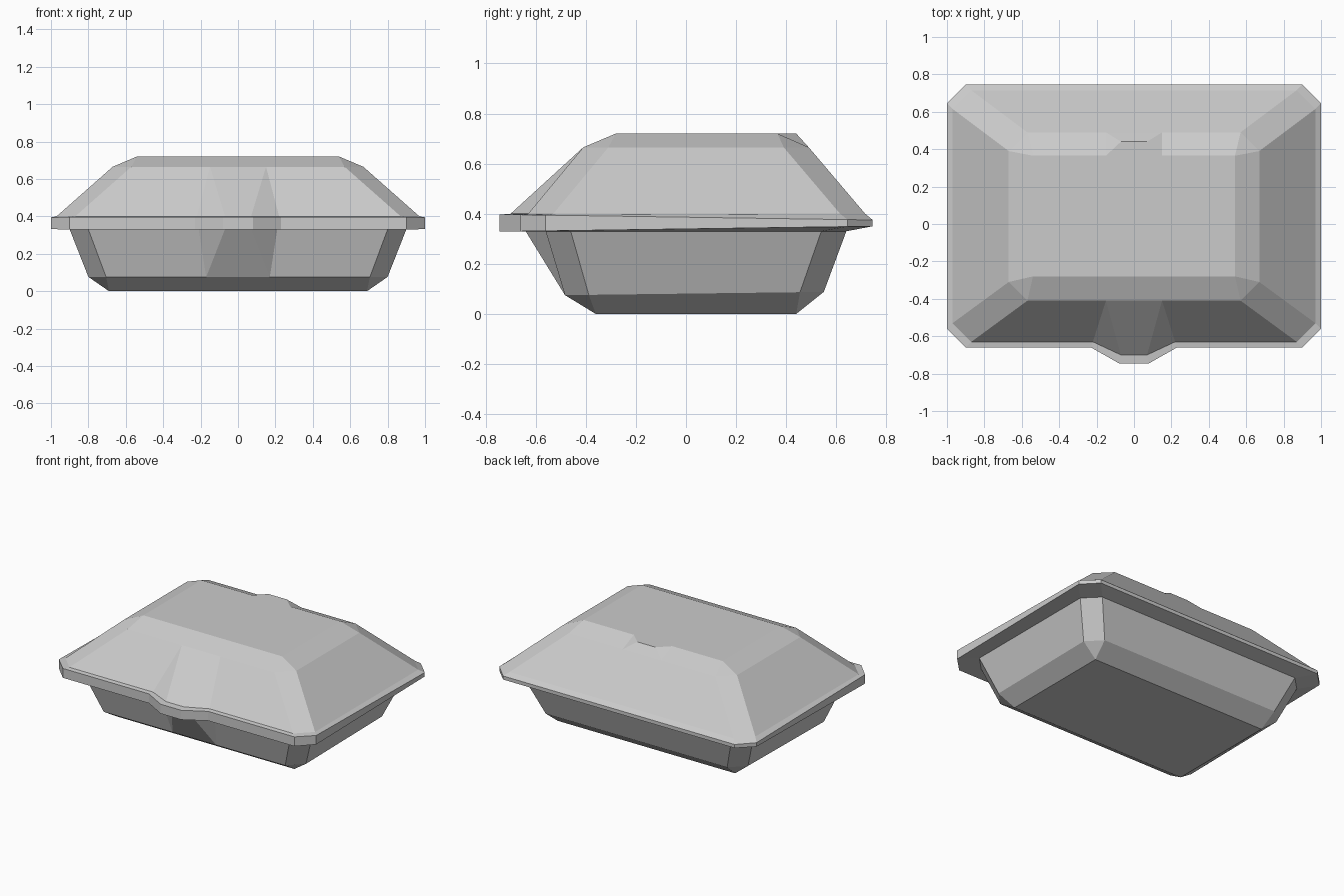
import bpy, bmesh

if "Cube" in bpy.data.objects:
    bpy.data.objects.remove(bpy.data.objects["Cube"])


def ring(x, front, back, z, chamfer=0.1, tab=(0.15, 0.15, None), back_tab=(0.15, 0.15, None)):
    """Chamfered rectangle with an optional tab in its front and back edges.
    tab = (outer half width, inner half width, y of the tab tip); z = (front, back)."""
    c = chamfer
    fo, fi, fy = tab
    bo, bi, by = back_tab
    fy = front if fy is None else fy
    by = back if by is None else by
    right = [(fi, fy), (fo, front), (x - c, front), (x, front + c),
             (x, back - c), (x - c, back), (bo, back), (bi, by)]
    outline = right + [(-px, py) for px, py in reversed(right)]
    z0, z1 = z
    return [(px, py, z0 + (z1 - z0) * min(1, max(0, (py - front) / (back - front))))
            for px, py in outline]


def loft(name, rings, cap_start=False, cap_end=False):
    bm = bmesh.new()
    loops = [[bm.verts.new(p) for p in r] for r in rings]
    for a, b in zip(loops, loops[1:]):
        n = len(a)
        for i in range(n):
            j = (i + 1) % n
            bm.faces.new((a[i], a[j], b[j], b[i]))
    if cap_start:
        bm.faces.new(reversed(loops[0]))
    if cap_end:
        bm.faces.new(loops[-1])
    # coincident ring points collapse into corner and tab triangles
    bmesh.ops.remove_doubles(bm, verts=bm.verts, dist=0.0005)
    bmesh.ops.dissolve_degenerate(bm, edges=bm.edges, dist=0.0005)
    mesh = bpy.data.meshes.new(name)
    bm.to_mesh(mesh)
    bm.free()
    obj = bpy.data.objects.new(name, mesh)
    bpy.context.collection.objects.link(obj)
    return obj


# seam where the lid meets the rim
seam = ring(0.97, -0.63, 0.715, (0.40, 0.40), tab=(0.22, 0.07, -0.70))

# tray with bevelled bottom, flared walls and flange
rim_tab = (0.23, 0.08, -0.745)
loft("tray", [
    ring(0.69, -0.36, 0.44, (0, 0), chamfer=0),
    ring(0.80, -0.483, 0.55, (0.075, 0.088), chamfer=0.095, tab=(0.17, 0.17, None)),
    ring(0.90, -0.56, 0.64, (0.33, 0.33), tab=(0.21, 0.07, -0.64)),
    ring(1.0, -0.66, 0.745, (0.33, 0.35), tab=rim_tab),
    ring(1.0, -0.66, 0.745, (0.396, 0.375), tab=rim_tab),
    seam,
], cap_start=True)

# domed lid with front tab and raised stop at the back
loft("lid", [
    seam,
    ring(0.67, -0.41, 0.49, (0.665, 0.665)),
    ring(0.54, -0.28, 0.365, (0.72, 0.72), chamfer=0, back_tab=(0.15, 0.07, 0.44)),
], cap_end=True)
